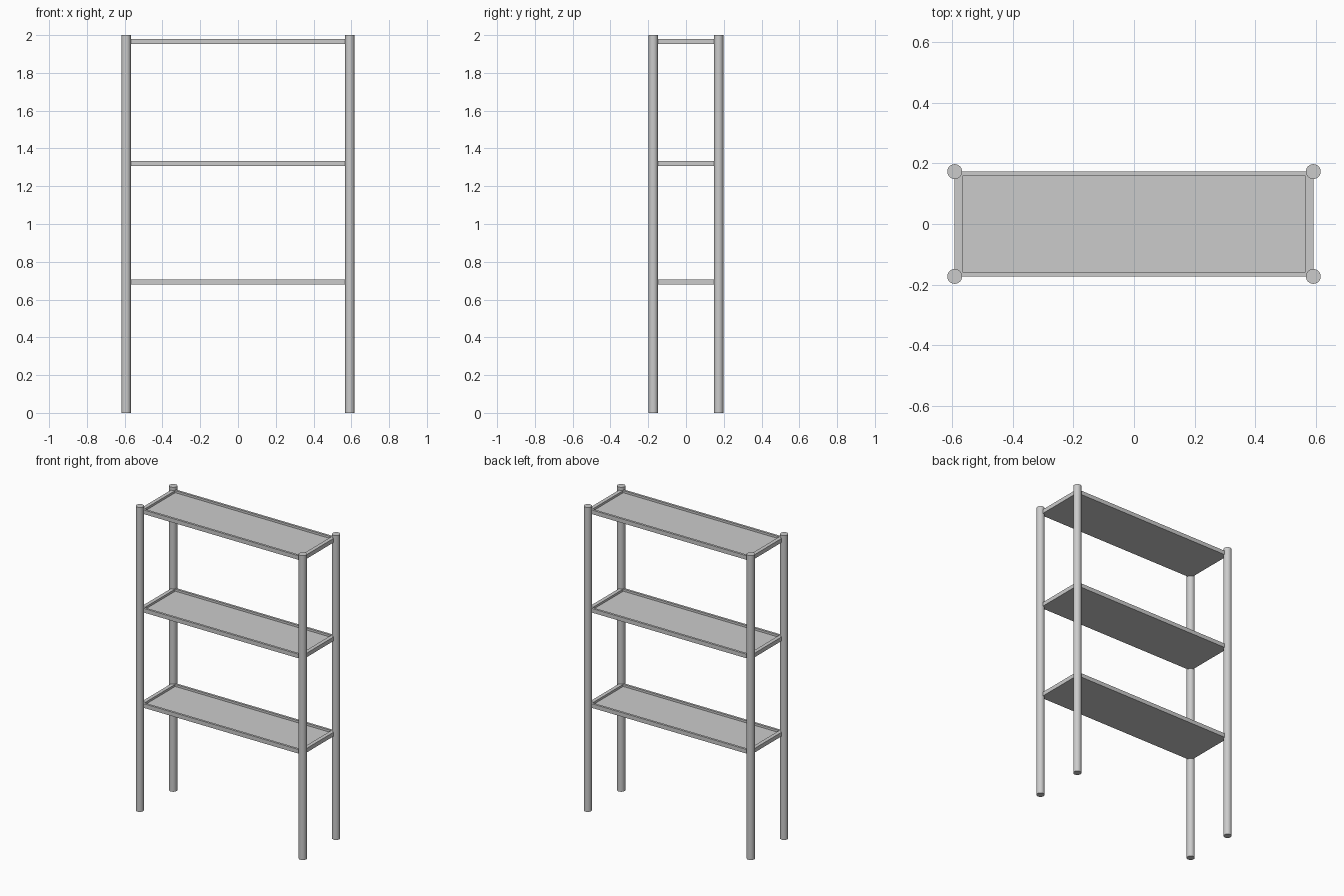
import bpy, bmesh

if "Cube" in bpy.data.objects:
    bpy.data.objects.remove(bpy.data.objects["Cube"])

POST_X, POST_Y, POST_R, HEIGHT = 0.592, 0.173, 0.0245, 2.0
SHELF_TOPS = {"lower": 0.707, "middle": 1.333, "top": 1.98}
SHELF_H, RIM_X, RIM_Y, RECESS = 0.027, 0.025, 0.021, 0.014


def post(name, x, y):
    bpy.ops.mesh.primitive_cylinder_add(vertices=32, radius=POST_R, depth=HEIGHT,
                                        location=(x, y, HEIGHT / 2))
    bpy.context.object.name = name
    bpy.ops.object.shade_smooth_by_angle()


def tray(name, top):
    bm = bmesh.new()
    bmesh.ops.create_cube(bm, size=1)
    for v in bm.verts:
        v.co.x *= 2 * POST_X
        v.co.y *= 2 * POST_Y
        v.co.z *= SHELF_H
    bm.normal_update()
    # rim around the edge, then the sunken floor
    floor = max(bm.faces, key=lambda f: f.normal.z)
    bmesh.ops.inset_region(bm, faces=[floor], thickness=RIM_Y)
    for v in floor.verts:
        v.co.x = (POST_X - RIM_X) * (1 if v.co.x > 0 else -1)
    floor = bmesh.ops.extrude_discrete_faces(bm, faces=[floor])["faces"][0]
    for v in floor.verts:
        v.co.z -= RECESS
    bm.normal_update()
    mesh = bpy.data.meshes.new(name)
    bm.to_mesh(mesh)
    bm.free()
    obj = bpy.data.objects.new(name, mesh)
    obj.location.z = top - SHELF_H / 2
    bpy.context.collection.objects.link(obj)


# four round corner posts
for side, x in (("left", -POST_X), ("right", POST_X)):
    for end, y in (("front", -POST_Y), ("back", POST_Y)):
        post(f"{end}_{side}_post", x, y)

# three rimmed shelves
for level, top in SHELF_TOPS.items():
    tray(f"{level}_shelf", top)
